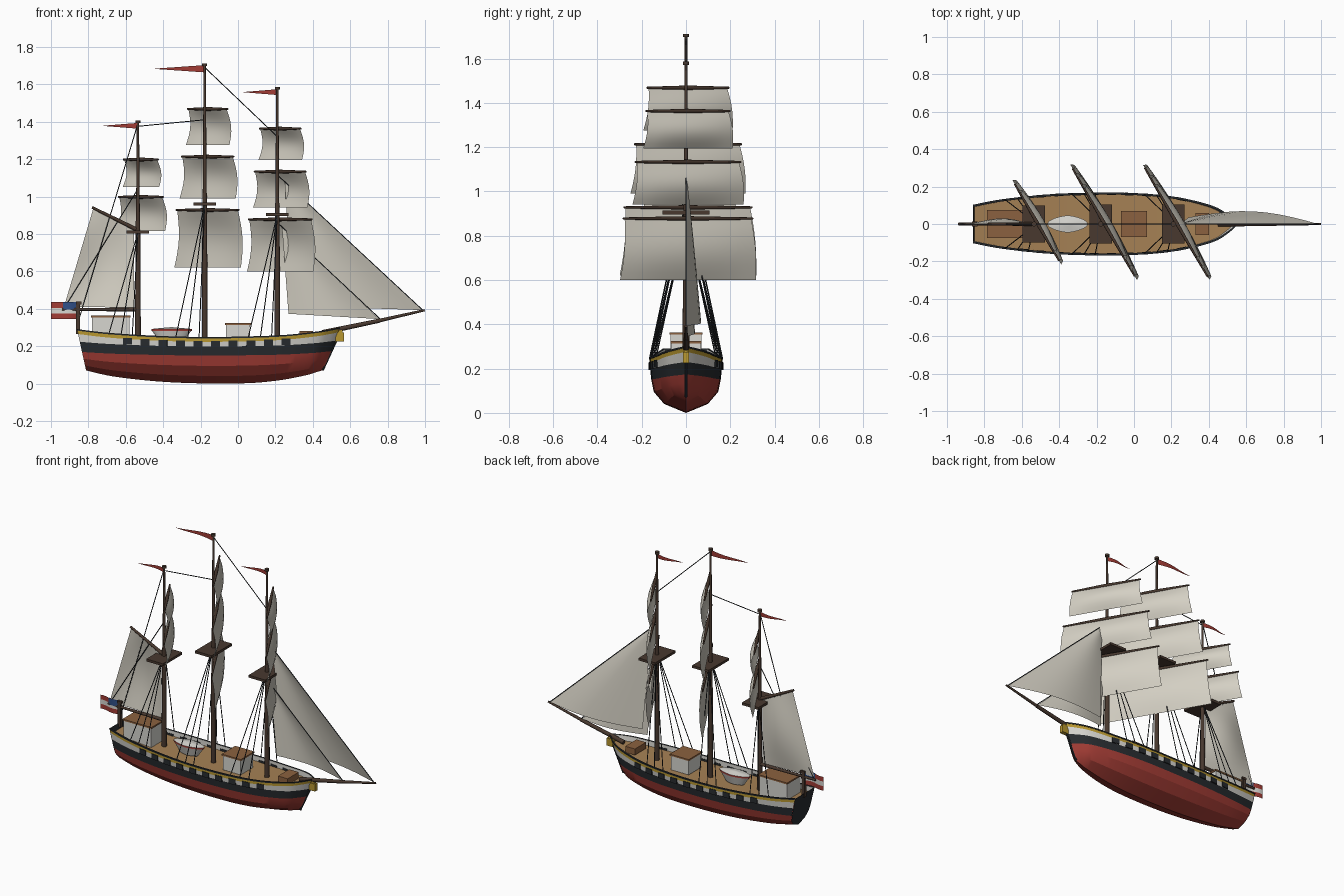
import bpy, bmesh
from math import sin, cos, pi, radians
from mathutils import Vector as V, Matrix

if "Cube" in bpy.data.objects:
    bpy.data.objects.remove(bpy.data.objects["Cube"])


def material(name, *c):
    m = bpy.data.materials.new(name)
    m.diffuse_color = (*c, 1)
    m.use_nodes = True
    m.node_tree.nodes["Principled BSDF"].inputs["Base Color"].default_value = m.diffuse_color
    return m


RED = material("hull_red", .36, .045, .035)
BLACK = material("black_paint", .02, .024, .028)
WHITE = material("white_paint", .68, .67, .63)
GOLD = material("gold_paint", .48, .31, .03)
DECK = material("deck_planks", .38, .22, .09)
WOOD = material("dark_wood", .065, .04, .028)
BROWN = material("roof_wood", .26, .12, .05)
CLOTH = material("sail_cloth", .66, .63, .55)
BLUE = material("flag_blue", .03, .08, .25)


def finish(name, bm, mat, angle=None):
    bmesh.ops.recalc_face_normals(bm, faces=bm.faces)
    me = bpy.data.meshes.new(name)
    bm.to_mesh(me)
    bm.free()
    me.materials.append(mat)
    ob = bpy.data.objects.new(name, me)
    bpy.context.collection.objects.link(ob)
    if angle:
        bpy.context.view_layer.objects.active = ob
        ob.select_set(True)
        bpy.ops.object.shade_smooth_by_angle(angle=radians(angle))
        ob.select_set(False)
    return ob


def sheet(name, fn, nu, nv, mat, mirror=False):
    """Surface from fn(u, v) with u, v in 0..1, optionally mirrored over y."""
    bm = bmesh.new()
    for s in ((1, -1) if mirror else (1,)):
        g = []
        for i in range(nu + 1):
            pts = [fn(i / nu, j / nv) for j in range(nv + 1)]
            g.append([bm.verts.new((p[0], s * p[1], p[2])) for p in pts])
        for i in range(nu):
            for j in range(nv):
                bm.faces.new((g[i][j], g[i + 1][j], g[i + 1][j + 1], g[i][j + 1]))
    bmesh.ops.remove_doubles(bm, verts=bm.verts, dist=1e-5)
    return finish(name, bm, mat, 25)


def rods(name, segs, mat, n=10):
    """Tapered rods: (start, end, radius_start, radius_end)."""
    bm = bmesh.new()
    for a, b, r1, r2 in segs:
        a, b = V(a), V(b)
        rot = (b - a).to_track_quat('Z', 'Y').to_matrix().to_4x4()
        bmesh.ops.create_cone(bm, cap_ends=True, segments=n, radius1=r1, radius2=r2,
                              depth=(b - a).length, matrix=Matrix.Translation((a + b) / 2) @ rot)
    return finish(name, bm, mat, 40)


def boxes(name, items, mat):
    """Boxes: (centre, size, z rotation)."""
    bm = bmesh.new()
    for c, s, r in items:
        bmesh.ops.create_cube(bm, size=1, matrix=Matrix.Translation(c) @ Matrix.Rotation(r, 4, 'Z')
                              @ Matrix.Diagonal((*s, 1)))
    return finish(name, bm, mat)


# Hull stations: x at rail, half width, rail height, keel height, end rake
ST = [(-.86, .100, .287, .070, .05), (-.70, .130, .268, .038, .03), (-.45, .156, .252, .012, .01),
      (-.20, .165, .245, .001, 0), (.05, .160, .248, .002, 0), (.25, .137, .256, .018, -.02),
      (.42, .094, .274, .045, -.05), (.50, .048, .287, .062, -.08), (.55, .004, .297, .072, -.095)]


def station(u):
    t = u * (len(ST) - 1)
    i = min(int(t), len(ST) - 2)
    t -= i
    p = [ST[max(0, min(len(ST) - 1, i + k))] for k in (-1, 0, 1, 2)]
    return [.5 * (2 * b + (c - a) * t + (2 * a - 5 * b + 4 * c - d) * t * t
                  + (3 * b - a - 3 * c + d) * t ** 3) for a, b, c, d in zip(*p)]


def levels(u):
    x, w, zt, zb, rake = station(u)
    zr, zk = .15 + .45 * (zt - .245), .198 + .6 * (zt - .245)
    wi = max(w - .008, 0)
    prof = [(0, zb), (w * .6, zb + .27 * (zr - zb)), (w * .88, zb + .63 * (zr - zb)), (w * .95, zr),
            (w * .98, zk), (w, zt - .022), (w, zt - .004), (w + .003, zt - .004), (w + .003, zt + .004),
            (wi, zt + .004), (wi, zt - .03), (0, zt - .03)]
    return [(x + rake * (zt - z) / (zt - .06), y, z) for y, z in prof]


for name, a, b, mat in (("hull_bottom", 0, 3, RED), ("hull_black_band", 3, 4, BLACK),
                        ("hull_white_band", 4, 5, WHITE), ("hull_gold_band", 5, 6, GOLD),
                        ("cap_rail", 6, 9, BLACK), ("inner_bulwark", 9, 10, WHITE), ("deck", 10, 11, DECK)):
    sheet(name, lambda u, v: levels(u)[a + round(v * (b - a))], 40, b - a, mat, True)
sheet("transom", lambda u, v: (lambda p: (p[0] - .001, p[1] * u, p[2]))(levels(0)[round(v * 8)]), 1, 8, BLACK, True)
sheet("stem_rail", lambda u, v: (lambda p: (p[0], p[1] * u, p[2] + .004))(levels(1)[5 + round(v * 2)]), 1, 2, BLACK, True)
rods("stem_post", [((.452, 0, .072), (.552, 0, .292), .007, .008)], BLACK, 8)

# Gun ports along both sides
ports = []
for k in range(10):
    x = -.59 + .094 * k
    u = min((i / 400 for i in range(401)), key=lambda q: abs(station(q)[0] - x))
    _, w, zt, _, _ = station(u)
    s2 = station(min(u + .03, 1))
    slope = (s2[1] - w) / (s2[0] - x + 1e-6)
    for s in (1, -1):
        ports.append(((x, s * (w * .99 - .002), zt - .034), (.048, .014, .034), s * slope))
boxes("gun_ports", ports, BLACK)

# Figurehead and stern post
boxes("figurehead", [((.545, 0, .25), (.045, .026, .048), 0), ((.535, 0, .275), (.05, .02, .02), 0)], GOLD)
boxes("stern_post", [((-.855, 0, .35), (.02, .02, .17), 0), ((-.852, 0, .43), (.03, .026, .015), 0)], WOOD)

# Deck houses, hatch and boat
boxes("cabins", [((-.68, 0, .29), (.2, .14, .13), 0), ((0, 0, .268), (.13, .13, .095), 0)], WHITE)
boxes("cabin_roofs", [((-.68, 0, .359), (.21, .15, .01), 0), ((0, 0, .319), (.138, .14, .01), 0)], BROWN)
boxes("fore_hatch", [((.365, 0, .262), (.07, .115, .04), 0)], BROWN)


def boat(z0, z1, k0, k1, x=-.355):
    def fn(u, v):
        a, k = 2 * pi * u, k0 + (k1 - k0) * v
        return (x + .108 * k * cos(a), .046 * k * sin(a) * (1 - .2 * abs(cos(a))), z0 + (z1 - z0) * v)
    return fn


sheet("boat_hull", boat(.225, .282, .6, .97), 28, 3, WHITE)
sheet("boat_stripe", boat(.282, .292, 1, 1), 28, 1, RED)
sheet("boat_cover", boat(.292, .302, 1, 0), 28, 4, WHITE)

# Masts with tops, yards and square sails: x, top platform z, mast top z, sails (z top, z bottom, half widths)
MASTS = {"mizzen": (-.535, .81, 1.40, .10, [(.995, .815, .23, .26), (1.195, 1.05, .176, .195)]),
         "main": (-.178, .96, 1.705, .105, [(.925, .62, .325, .356), (1.21, .99, .27, .30), (1.465, 1.275, .205, .233)]),
         "fore": (.21, .905, 1.58, .105, [(.875, .60, .33, .354), (1.13, .94, .267, .29), (1.36, 1.195, .212, .233)])}
D, N = V((.5, -.866, 0)), V((.866, .5, 0))
ropes = []
R = .0028
for name, (mx, zp, zt, hw, sails) in MASTS.items():
    rods(name + "_mast", [((mx, 0, .2), (mx, 0, zp + .06), .016, .012), ((mx, 0, zp), (mx, 0, zt), .011, .006)], WOOD, 12)
    rods(name + "_mast_cap", [((mx, 0, zt - .008), (mx, 0, zt + .006), .014, .014)], WOOD, 10)
    boxes(name + "_top", [((mx, 0, zp), (.12, 2 * hw, .016), 0)], WOOD)
    yards = []
    for k, (za, zb, ha, hb) in enumerate(sails):
        c = V((mx, 0, 0)) + N * .018

        def canvas(u, v):
            s = 2 * u - 1
            return c + D * s * (ha + (hb - ha) * v) + N * (.038 * sin(pi * v) * (1 - .5 * s * s)) + V((0, 0, za + (zb - za) * v))
        sheet(f"{name}_square_sail_{k + 1}", canvas, 10, 8, CLOTH)
        mid = c + V((0, 0, za + .003))
        yards += [(mid, mid + D * s * (ha + .008), .0105, .005) for s in (1, -1)]
    rods(name + "_yards", yards, WOOD)
    # Shrouds each side
    for dx in (-.03, -.09, -.155):
        u = min((i / 200 for i in range(201)), key=lambda q: abs(station(q)[0] - mx - dx))
        _, w, z, _, _ = station(u)
        ropes += [((mx + dx, s * w, z), (mx, s * .012, zp), R, R) for s in (1, -1)]
    # Pennant
    ln, h = {"mizzen": (.18, .03), "main": (.26, .038), "fore": (.175, .03)}[name]
    sheet(name + "_pennant", lambda u, v: (mx - .005 - ln * u, .008 * sin(5 * u),
          zt - .022 + (v - .5) * h * (1 - .95 * u)), 8, 1, RED)

# Stays and backstays
MZ, MN, FR = -.535, -.178, .21
ropes += [((a, 0, b), (c, 0, d), R, R) for a, b, c, d in (
    (MN, 1.69, FR, 1.32), (MZ, 1.375, MN, 1.41), (FR, 1.115, .99, .39), (FR, .86, .76, .345),
    (MZ, 1.39, -.86, .31), (MZ, 1.04, -.93, .40))]
rods("rigging", ropes, BLACK, 5)

# Bowsprit, boom and gaff
rods("bowsprit", [((.45, 0, .272), (.76, 0, .337), .014, .011), ((.74, 0, .333), (.998, 0, .392), .010, .006)], WOOD)
rods("boom_and_gaff", [((-.53, 0, .395), (-.94, 0, .397), .011, .007), ((-.545, 0, .825), (-.78, 0, .942), .011, .007)], WOOD)


# Fore-and-aft sails
def jib(head, tack, clew, b):
    head, tack, clew = V(head), V(tack), V(clew)
    return lambda u, v: head.lerp(tack.lerp(clew, u), v) + V((0, b * sin(pi * u) * v ** .8, 0))


sheet("outer_jib", jib((.25, 0, 1.075), (.985, 0, .393), (.29, .035, .415), .05), 10, 12, CLOTH)
sheet("inner_jib", jib((.235, 0, .835), (.755, 0, .345), (.27, .012, .373), .035), 10, 12, CLOTH)


def spanker(u, v):
    top = V((-.555, 0, .825)).lerp(V((-.775, 0, .932)), u)
    foot = V((-.555, 0, .405)).lerp(V((-.93, 0, .412)), u)
    return top.lerp(foot, v) + V((0, .03 * sin(pi * v) * sin(pi * u), 0))


sheet("spanker_sail", spanker, 10, 10, CLOTH)


# Stern flag: stripes and blue corner
def flag(x0, x1, z0, z1, y=0):
    def fn(u, v):
        x = x0 + (x1 - x0) * u
        return (x, y + .008 * sin((x + .865) * 40), z0 + (z1 - z0) * v)
    return fn


for k, mat in enumerate((RED, WHITE, RED)):
    sheet(f"flag_stripe_{k + 1}", flag(-.865, -1, .345 + .03 * k, .375 + .03 * k), 8, 1, mat)
for y in (-.002, .002):
    sheet("flag_corner", flag(-.865, -.935, .395, .436, y), 5, 1, BLUE)
